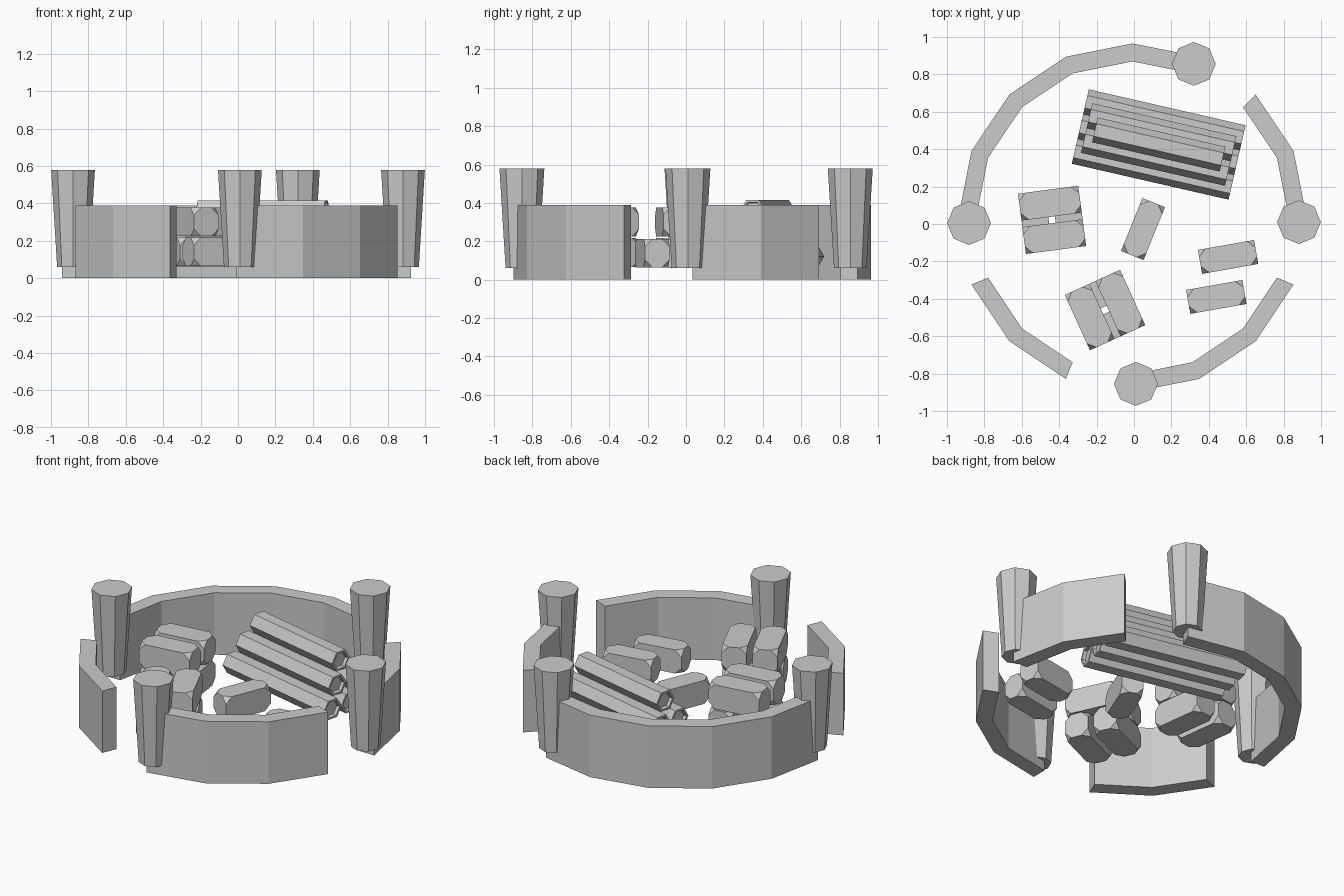
import bpy, bmesh
from math import radians, sin, cos, pi, sqrt
from mathutils import Matrix, Vector

cube = bpy.data.objects.get("Cube")
if cube:
    bpy.data.objects.remove(cube, do_unlink=True)

grey = bpy.data.materials.new("plain_grey")
grey.use_nodes = True
colour = (0.6, 0.6, 0.6, 1)
grey.diffuse_color = colour
grey.node_tree.nodes["Principled BSDF"].inputs["Base Color"].default_value = colour


def add_object(name, bm, matrix=Matrix()):
    bmesh.ops.recalc_face_normals(bm, faces=bm.faces)
    mesh = bpy.data.meshes.new(name)
    bm.to_mesh(mesh)
    bm.free()
    mesh.materials.append(grey)
    obj = bpy.data.objects.new(name, mesh)
    obj.matrix_world = matrix
    bpy.context.collection.objects.link(obj)
    return obj


def place(x, y, z, degrees):
    return Matrix.Translation((x, y, z)) @ Matrix.Rotation(radians(degrees), 4, 'Z')


# Ring wall: arcs of a sixteen-sided ring, extruded upward
STEP = pi / 8


def wall(name, first, last, inner=0.836, outer=0.932, height=0.39):
    steps = range(first, last + 1)
    outline = [(outer, i) for i in steps] + [(inner, i) for i in reversed(steps)]
    bm = bmesh.new()
    verts = [bm.verts.new((r * cos(i * STEP) - 0.008, r * sin(i * STEP) + 0.033, 0))
             for r, i in outline]
    n = last - first + 1
    quads = [bm.faces.new((verts[i], verts[i + 1], verts[-i - 2], verts[-i - 1]))
             for i in range(n - 1)]
    top = bmesh.ops.extrude_face_region(bm, geom=quads, use_keep_orig=True)["geom"]
    moved = [v for v in top if isinstance(v, bmesh.types.BMVert)]
    bmesh.ops.translate(bm, verts=moved, vec=(0, 0, height))
    add_object(name, bm)


wall("back_wall", 3, 8)
wall("left_wall", 0, 2)
wall("front_left_wall", -4, -1)
wall("front_right_wall", -7, -5)

# Tapered octagonal posts
POSTS = {"right_post": (-0.882, 0.005), "left_post": (0.882, 0.01),
         "front_post": (0.01, -0.855), "back_post": (0.32, 0.856)}
for name, (x, y) in POSTS.items():
    bm = bmesh.new()
    bmesh.ops.create_cone(bm, cap_ends=True, segments=8, radius1=0.085,
                          radius2=0.117, depth=0.52)
    add_object(name, bm, place(x, y, 0.32, 0))

# Pile of six-sided logs with recessed ends
LOG_R = 0.068
LOG_H = LOG_R * sqrt(3)
pile = place(0.132, 0.425, 0.062, -12.9)


def log(name, length, across, z):
    bm = bmesh.new()
    bmesh.ops.create_cone(bm, cap_ends=True, segments=6, radius1=LOG_R,
                          radius2=LOG_R, depth=length)
    # Lay along x with a flat side on top
    bmesh.ops.rotate(bm, verts=bm.verts, matrix=Matrix.Rotation(pi / 2, 3, 'Y'))
    ends = [f for f in bm.faces if len(f.verts) == 6]
    side = min((abs(v.co.y) for v in bm.verts))
    if side < LOG_R * 0.1:
        bmesh.ops.rotate(bm, verts=bm.verts, matrix=Matrix.Rotation(pi / 6, 3, 'X'))
    if max(v.co.z for v in bm.verts) > LOG_R * 0.95:
        bmesh.ops.rotate(bm, verts=bm.verts, matrix=Matrix.Rotation(pi / 6, 3, 'X'))
    bmesh.ops.inset_individual(bm, faces=ends, thickness=0.014)
    bmesh.ops.inset_individual(bm, faces=ends, thickness=0.004, depth=-0.02)
    add_object(name, bm, pile @ Matrix.Translation((0, across, z)))


for row, length in enumerate((0.86, 0.79, 0.70)):
    count = 3 - row
    for i in range(count):
        log(f"log_{row + 1}_{i + 1}", length, (i - (count - 1) / 2) * 2 * LOG_R,
            LOG_H * (row + 0.5))


# Stone blocks with clipped corners
def block(name, matrix, size):
    bm = bmesh.new()
    bmesh.ops.create_cube(bm, size=1)
    bmesh.ops.scale(bm, verts=bm.verts, vec=size)
    bmesh.ops.bevel(bm, geom=bm.verts[:], offset=0.04, segments=1,
                    profile=0.5, affect='VERTICES')
    add_object(name, bm, matrix)


SINGLES = ((0.048, -0.027, 68), (0.503, -0.176, 10), (0.44, -0.39, 10))
for i, (x, y, turn) in enumerate(SINGLES):
    block(f"loose_block_{i + 1}", place(x, y, 0.138, turn), (0.305, 0.13, 0.148))

# Crossed stacks: two blocks on two blocks
STACKS = {"side_stack": (-0.438, 0.022, 7.5), "front_stack": (-0.155, -0.46, -65.5)}
for name, (x, y, turn) in STACKS.items():
    for layer, z in enumerate((0.141, 0.301)):
        for side in (-1, 1):
            spin = place(x, y, z, turn + 90 * (1 - layer))
            block(f"{name}_block_{layer}_{(side + 1) // 2}",
                  spin @ Matrix.Translation((0, side * 0.09, 0)),
                  (0.325, 0.145, 0.152))
